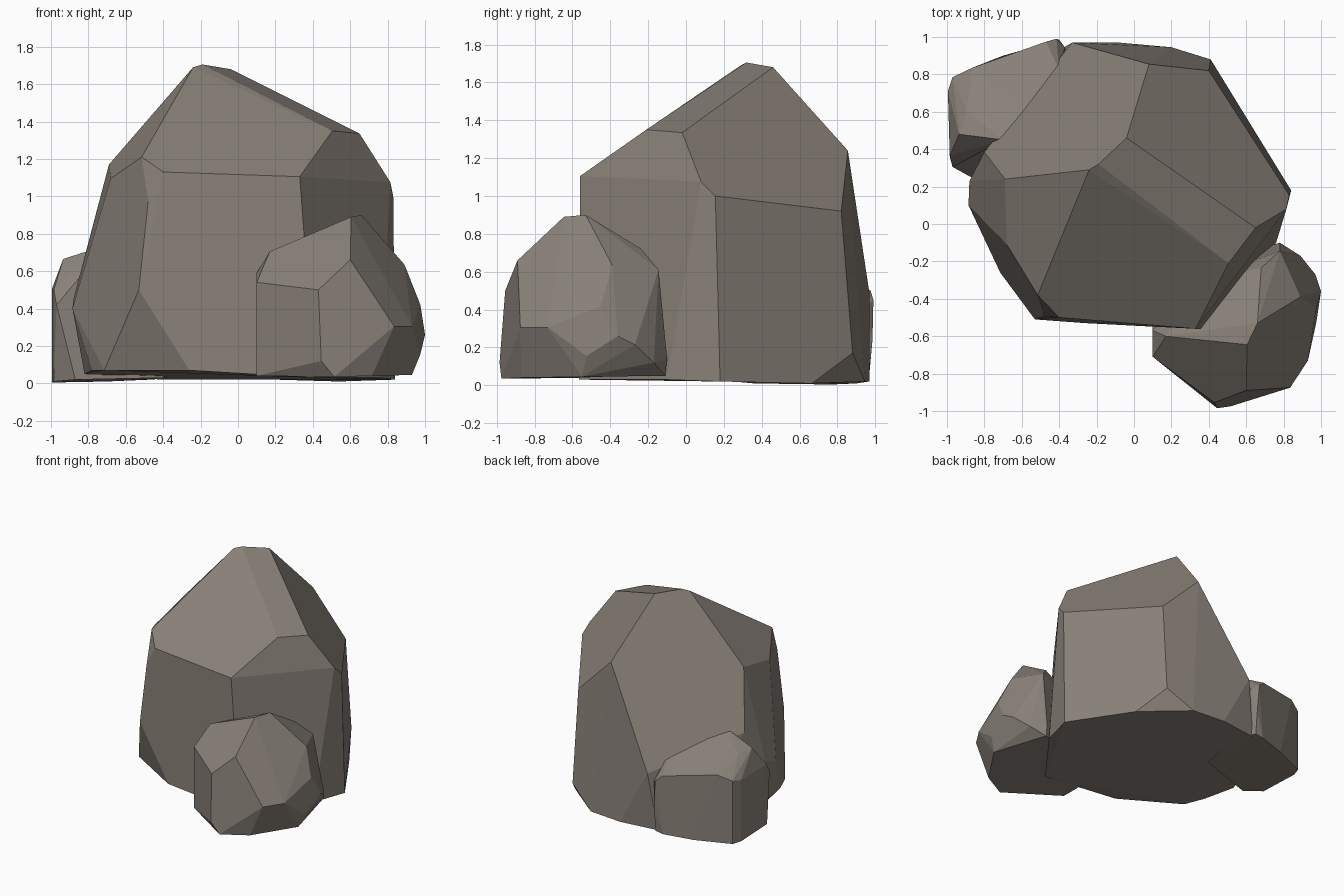
import bpy, bmesh, math

stone = bpy.data.materials.new("stone")
stone.diffuse_color = (0.25, 0.22, 0.19, 1)


def rock(name, corners):
    """Chiselled boulder: convex hull of its corners, near-flat facets merged."""
    bm = bmesh.new()
    for c in corners:
        bm.verts.new(c)
    hull = bmesh.ops.convex_hull(bm, input=bm.verts[:])
    spare = {g for g in hull["geom_interior"] + hull["geom_unused"]
             if isinstance(g, bmesh.types.BMVert)}
    bmesh.ops.delete(bm, geom=list(spare), context='VERTS')
    bmesh.ops.dissolve_limit(bm, angle_limit=math.radians(5),
                             verts=bm.verts[:], edges=bm.edges[:])
    bmesh.ops.recalc_face_normals(bm, faces=bm.faces[:])
    mesh = bpy.data.meshes.new(name)
    bm.to_mesh(mesh)
    bm.free()
    mesh.materials.append(stone)
    obj = bpy.data.objects.new(name, mesh)
    bpy.context.collection.objects.link(obj)
    return obj


# Tall central boulder: crown, shoulders, flanks, base
rock("main_boulder", [
    (-.04, .46, 1.68), (-.19, .32, 1.705), (-.24, .29, 1.69),
    (.65, -.02, 1.335), (.505, -.21, 1.35), (.33, -.56, 1.105),
    (-.40, -.50, 1.13), (-.515, -.38, 1.21), (-.69, .24, 1.17),
    (-.68, -.11, 1.095), (.08, .855, 1.24), (.40, .82, .92),
    (.83, .155, 1.0), (.815, .08, 1.075), (-.48, -.495, .975),
    (-.53, -.51, .5), (-.885, .10, .4), (-.88, .23, .45),
    (-.80, .385, .72), (-.33, .97, .48), (.41, .88, .17),
    (-.40, .93, .02), (-.08, .97, .02), (.20, .945, .02),
    (.54, .665, .01), (.84, .18, .02), (.76, -.10, .03),
    (.41, -.565, .03), (-.26, -.53, .07), (-.715, -.26, .07),
    (-.78, -.10, .07), (-.82, .20, .05), (-.75, .40, .04),
])

# Small boulder at the front right
rock("front_boulder", [
    (.605, -.645, .89), (.66, -.53, .9), (.89, -.39, .635),
    (.60, -.89, .66), (.43, -.955, .5), (.445, -.985, .12),
    (.835, -.875, .305), (.93, -.73, .305), (.975, -.45, .42),
    (1.0, -.36, .26), (.975, -.525, .155), (.97, -.27, .215),
    (.93, -.55, .045), (.715, -.87, .04), (.515, -.975, .035),
    (.10, -.71, .54), (.10, -.71, .04), (.10, -.57, .59),
    (.17, -.60, .705), (.68, -.235, .72), (.78, -.145, .61),
    (.78, -.10, .14), (.78, -.11, .05), (.89, -.17, .12),
    (.10, -.50, .04), (.30, -.25, .05), (.35, -.30, .6),
])

# Small boulder at the back left
rock("back_boulder", [
    (-.70, .45, .74), (-.50, .50, .74), (-.935, .48, .665),
    (-.895, .605, .65), (-.865, .835, .56), (-.97, .785, .52),
    (-.995, .71, .505), (-.985, .365, .5), (-.97, .305, .42),
    (-.47, .975, .5), (-.415, .99, .45), (-.37, .945, .42),
    (-.40, .82, .58), (-.40, .985, .24), (-.995, .71, .005),
    (-.985, .36, .01), (-.87, .25, .02), (-.97, .785, .005),
    (-.70, .90, .01), (-.47, .965, .02), (-.40, .965, .03),
    (-.33, .80, .03), (-.40, .40, .03),
])
